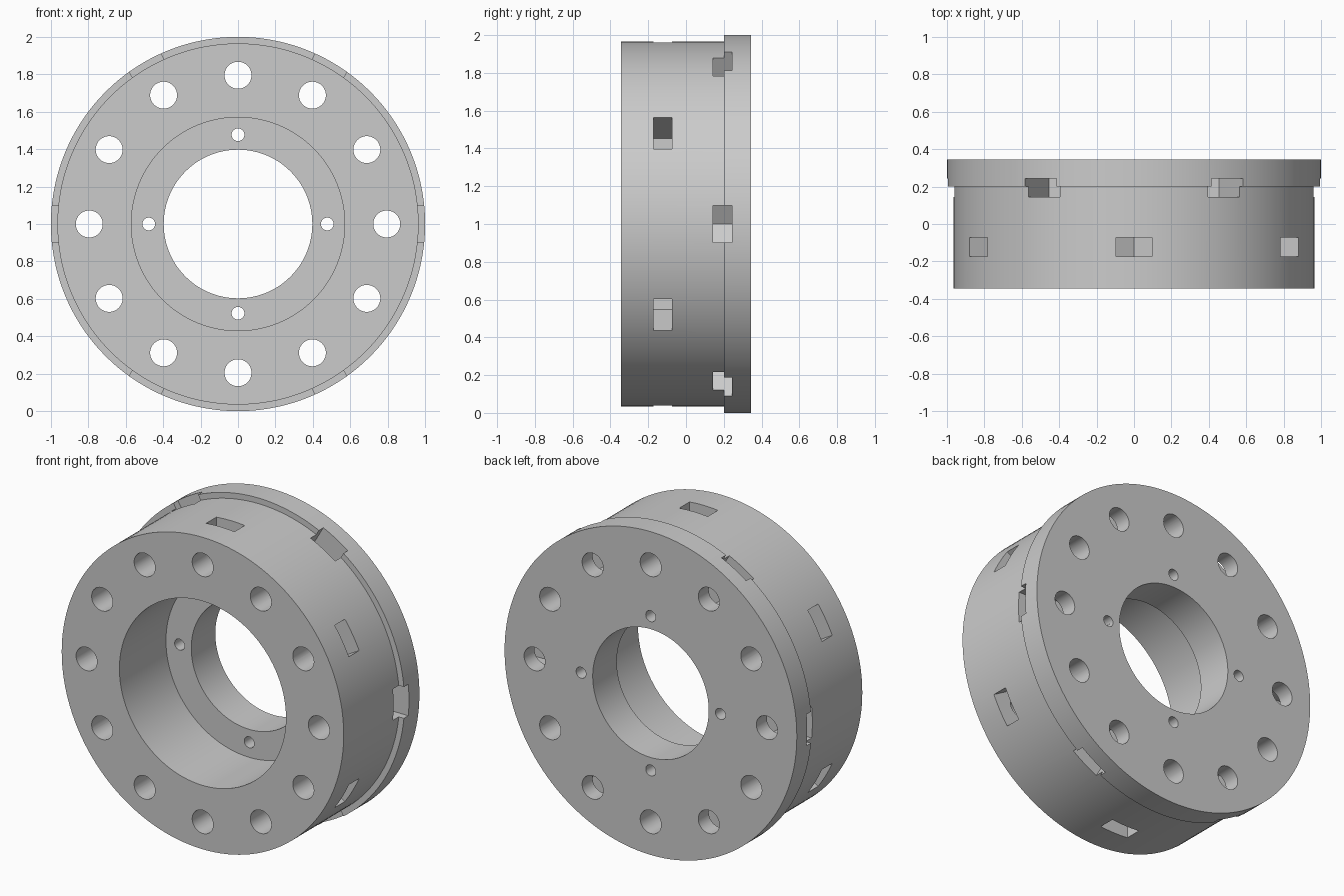
import bpy, bmesh
from math import radians, tau
from mathutils import Matrix, Vector

if "Cube" in bpy.data.objects:
    bpy.data.objects.remove(bpy.data.objects["Cube"])

BACK = 0.345          # half of the axial width
FLANGE_Y = 0.2        # front side of the rear flange
LEDGE_Y = 0.11        # bottom of the counterbore
BOLT_R = 0.795        # bolt circle radius
NUT = 0.097           # half width of a nut pocket
CENTRE = Matrix.Translation((0, 0, 1))


def make_object(name, bm):
    bmesh.ops.recalc_face_normals(bm, faces=bm.faces[:])
    mesh = bpy.data.meshes.new(name)
    bm.to_mesh(mesh)
    bm.free()
    obj = bpy.data.objects.new(name, mesh)
    bpy.context.collection.objects.link(obj)
    return obj


def lathe(name, profile, steps=144):
    """Revolve a closed (radius, y) profile around the y axis."""
    bm = bmesh.new()
    verts = [bm.verts.new((r, y, 0)) for r, y in profile]
    edges = [bm.edges.new((v, verts[i - 1])) for i, v in enumerate(verts)]
    bmesh.ops.spin(bm, geom=verts + edges, axis=(0, 1, 0), cent=(0, 0, 0),
                   angle=tau, steps=steps, use_merge=True)
    bmesh.ops.remove_doubles(bm, verts=bm.verts[:], dist=1e-5)
    bmesh.ops.transform(bm, matrix=CENTRE, verts=bm.verts[:])
    return make_object(name, bm)


def add_holes(bm, count, ring, radius, sides):
    """Round through holes spaced on a circle."""
    for i in range(count):
        place = CENTRE @ Matrix.Rotation(tau * i / count, 4, 'Y')
        place = place @ Matrix.Translation((ring, 0, 0)) @ Matrix.Rotation(tau / 4, 4, 'X')
        bmesh.ops.create_cone(bm, cap_ends=True, segments=sides, radius1=radius,
                              radius2=radius, depth=1, matrix=place)


def add_nut_pockets(bm, start, y0, y1):
    """Six radial slots whose inner ends fit a hexagonal nut."""
    shoulder = BOLT_R - NUT * 0.577
    tip = BOLT_R - NUT * 1.155
    outline = [(1.2, -NUT), (1.2, NUT), (shoulder, NUT), (tip, 0), (shoulder, -NUT)]
    for i in range(6):
        turn = CENTRE @ Matrix.Rotation(radians(start + 60 * i), 4, 'Y')
        face = bm.faces.new([bm.verts.new(turn @ Vector((x, y0, z))) for x, z in outline])
        ext = bmesh.ops.extrude_face_region(bm, geom=[face])
        moved = [g for g in ext["geom"] if isinstance(g, bmesh.types.BMVert)]
        bmesh.ops.translate(bm, verts=moved, vec=(0, y1 - y0, 0))


# Stepped drum with rear flange and counterbored centre
hub = lathe("flanged_hub", [
    (0.57, -BACK), (0.965, -BACK), (0.965, FLANGE_Y), (1.0, FLANGE_Y),
    (1.0, BACK), (0.397, BACK), (0.397, LEDGE_Y), (0.57, LEDGE_Y)])

# Bolt holes and ledge screw holes
bm = bmesh.new()
add_holes(bm, 12, BOLT_R, 0.072, 48)
add_holes(bm, 4, 0.477, 0.034, 32)
hole_cutter = make_object("hole_cutter", bm)

# Two staggered rows of nut pockets
bm = bmesh.new()
add_nut_pockets(bm, 30, -0.173, -0.073)
add_nut_pockets(bm, 0, 0.143, 0.243)
pocket_cutter = make_object("pocket_cutter", bm)

# Cut, then bake the result
bpy.ops.object.select_all(action='DESELECT')
bpy.context.view_layer.objects.active = hub
hub.select_set(True)
for cutter in (hole_cutter, pocket_cutter):
    cutter.hide_render = True
    mod = hub.modifiers.new(cutter.name, 'BOOLEAN')
    mod.operation = 'DIFFERENCE'
    mod.solver = 'EXACT'
    mod.object = cutter
    bpy.ops.object.modifier_apply(modifier=mod.name)
    bpy.data.objects.remove(cutter)

# Plain grey finish
grey = bpy.data.materials.new("light_grey")
grey.use_nodes = True
colour = (0.6, 0.6, 0.6, 1)
grey.diffuse_color = colour
grey.node_tree.nodes["Principled BSDF"].inputs["Base Color"].default_value = colour
hub.data.materials.clear()
hub.data.materials.append(grey)
bpy.ops.object.shade_smooth_by_angle(angle=radians(25))
